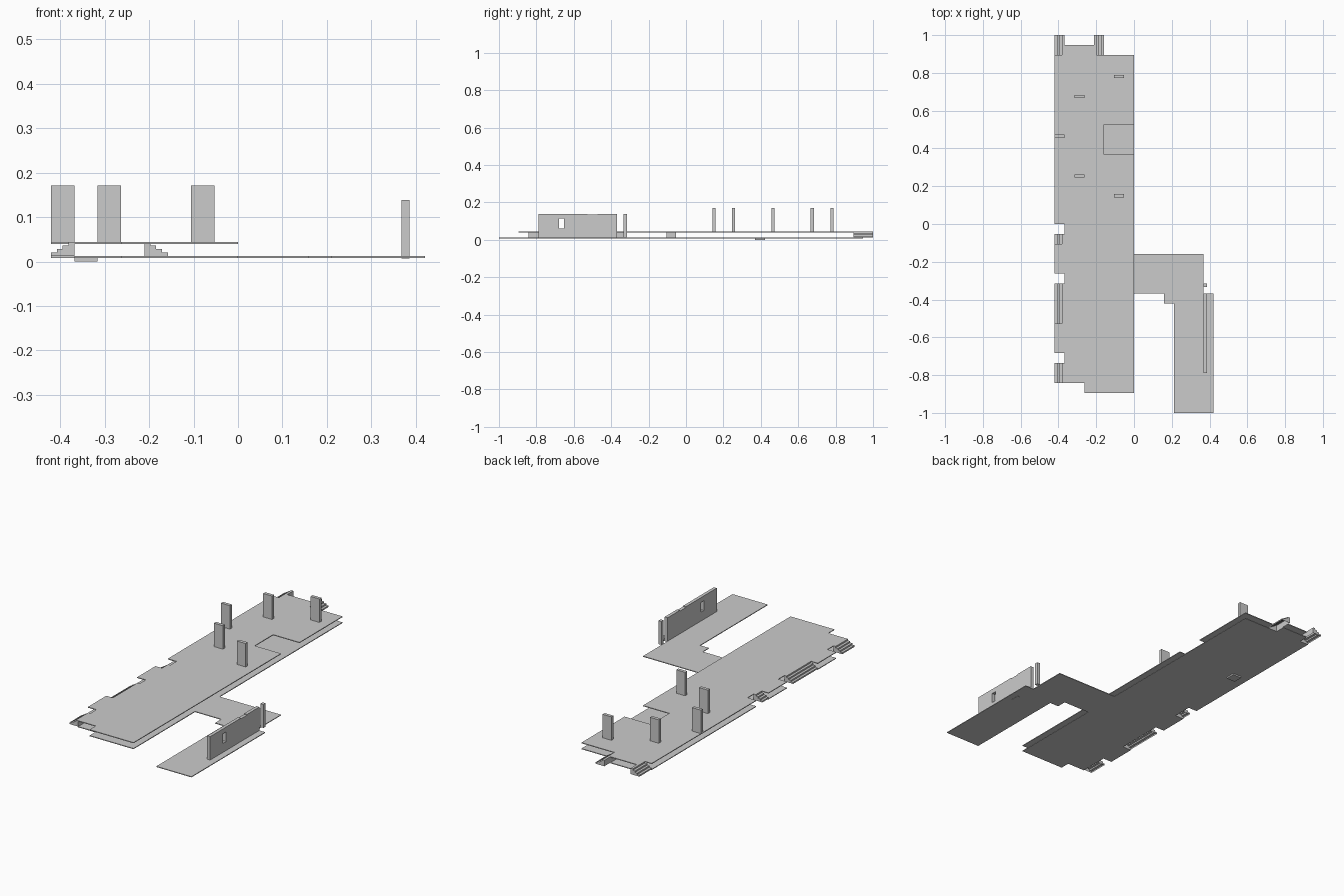
import bpy, bmesh
from mathutils import Vector

if "Cube" in bpy.data.objects:
    bpy.data.objects.remove(bpy.data.objects["Cube"])

M = 1 / 19                      # plan module
LOW, UP, SLAB = 0.008, 0.040, 0.004


def extrude(name, pts, depth, open_faces=()):
    """Close a polygon of 3D points and sweep it along depth."""
    bm = bmesh.new()
    base = bm.faces.new([bm.verts.new(p) for p in pts])
    geo = bmesh.ops.extrude_face_region(bm, geom=[base], use_keep_orig=True)
    verts = [g for g in geo['geom'] if isinstance(g, bmesh.types.BMVert)]
    bmesh.ops.translate(bm, verts=verts, vec=Vector(depth))
    bmesh.ops.recalc_face_normals(bm, faces=bm.faces)
    if 'bottom' in open_faces:
        down = [f for f in bm.faces if f.normal.z < -0.9]
        bmesh.ops.delete(bm, geom=down, context='FACES_ONLY')
    me = bpy.data.meshes.new(name)
    bm.to_mesh(me)
    bm.free()
    ob = bpy.data.objects.new(name, me)
    bpy.context.collection.objects.link(ob)
    return ob


def slab(name, plan, z):
    return extrude(name, [(x * M, y * M, z) for x, y in plan], (0, 0, SLAB))


def box(name, x0, x1, y0, y1, z0, z1):
    """Box with plan sizes in modules and heights in units."""
    plan = [(x0, y0), (x1, y0), (x1, y1), (x0, y1)]
    return extrude(name, [(x * M, y * M, z0) for x, y in plan], (0, 0, z1 - z0))


def stairs(name, x_foot, x_top, y0, y1, n=4):
    """Stepped profile rising from x_foot to x_top, swept along y."""
    z, rise = LOW + SLAB, (UP - LOW) / n
    run = (x_top - x_foot) / n
    pts = [(x_foot, z)]
    for i in range(n):
        pts += [(x_foot + i * run, z + (i + 1) * rise),
                (x_foot + (i + 1) * run, z + (i + 1) * rise)]
    pts.append((x_top, z))
    return extrude(name, [(x * M, y0 * M, h) for x, h in pts],
                   (0, (y1 - y0) * M, 0), ('bottom',))


# Shared west and north edge of both floors, with stair recesses
edge = [(0, -17), (-5, -17), (-5, -16), (-7, -16), (-7, -13), (-8, -13),
        (-8, -10), (-7, -10), (-7, -5), (-8, -5), (-8, -2), (-7, -2),
        (-7, 0), (-8, 0), (-8, 17), (-7, 17), (-7, 18), (-4, 18),
        (-4, 17), (0, 17)]
# Lower floor carries the side annex, upper floor has a stairwell opening
annex = [(0, -3), (7, -3), (7, -7), (8, -7), (8, -19), (4, -19),
         (4, -8), (3, -8), (3, -7), (0, -7)]
well = [(0, 10), (-3, 10), (-3, 7), (0, 7)]
slab("lower_floor", edge + annex, LOW)
slab("upper_floor", edge + well, UP)

# Stair flights
for i, (y0, y1) in enumerate([(-16, -14), (-10, -6), (-2, -1), (17, 19)]):
    stairs(f"west_stairs_{i + 1}", -8, -7, y0, y1)
stairs("north_stairs", -3, -4, 17, 19)

# Free-standing pillars on the upper floor
for i, (x, y) in enumerate([(-2, 3), (-6, 5), (-8, 9), (-6, 13), (-2, 15)]):
    box(f"pillar_{i + 1}", x, x + 1, y - 1 / 3, y, UP + SLAB, 0.171)

# Annex wall with a slightly lowered door panel
z0, z1, dip = LOW + SLAB, 0.139, 0.004
wall_yz = [(-15, z0), (-10, z0), (-10, z0 - dip - 0.001), (-9, z0 - dip - 0.001),
           (-9, z0), (-7, z0), (-7, z1), (-9, z1), (-9, z1 - dip),
           (-10, z1 - dip), (-10, z1), (-15, z1)]
wall = extrude("annex_wall", [(7 * M, y * M, z) for y, z in wall_yz], (M / 3, 0, 0))

# Window opening
cutter = box("window_cutter", 6.5, 8, -12.9, -12.4, 0.06, 0.113)
cutter.hide_render = True
cutter.hide_viewport = True
cut = wall.modifiers.new("window", 'BOOLEAN')
cut.operation, cut.solver, cut.object = 'DIFFERENCE', 'EXACT', cutter

# Post beside the wall and foundation block below the lower floor
box("wall_post", 7, 7 + 1 / 3, -6 - 1 / 3, -6, z0, z1)
box("foundation_block", -7, -6, 7, 8, 0, LOW)
